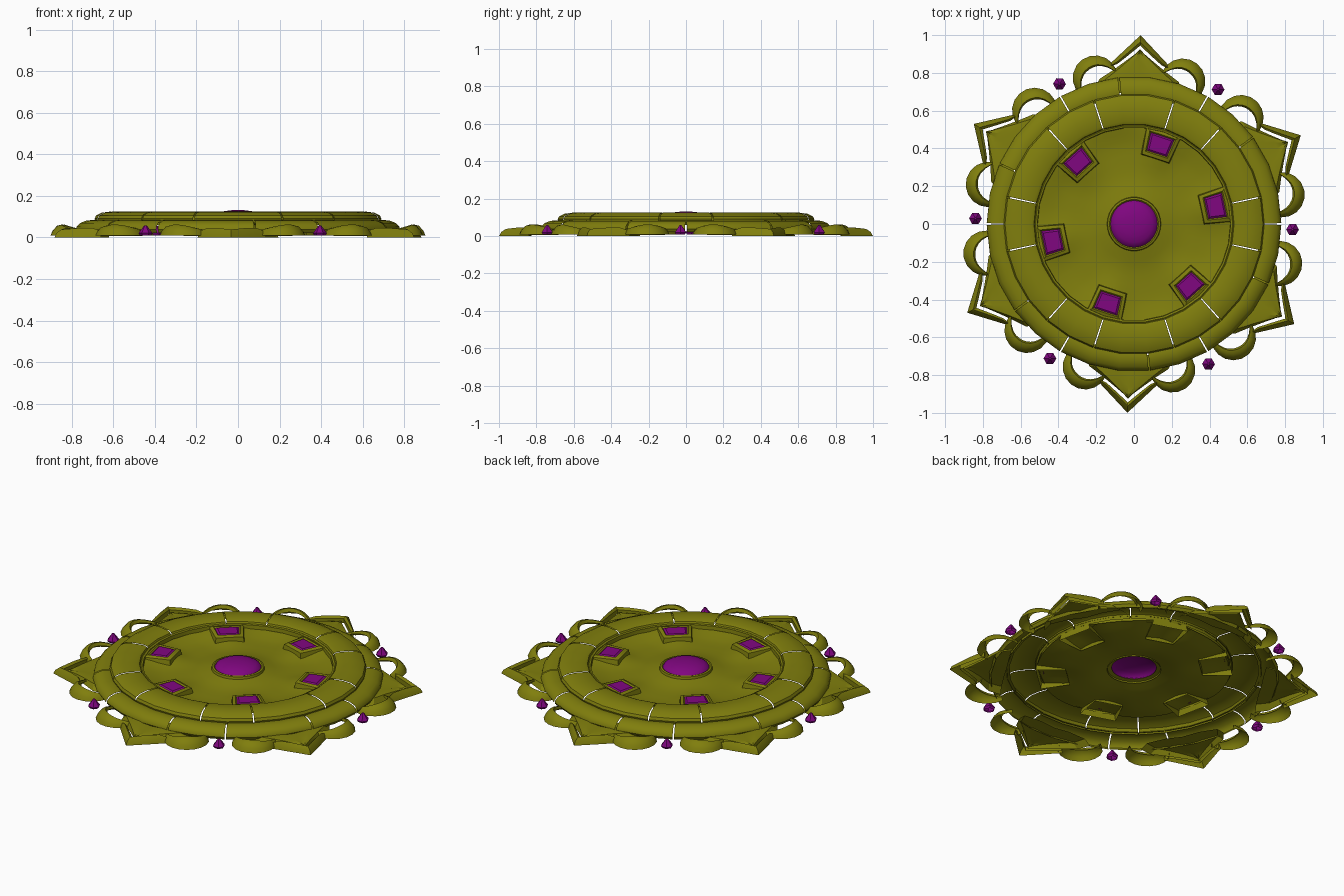
import bpy
from math import sin, cos, radians, pi, exp

if "Cube" in bpy.data.objects:
    bpy.data.objects.remove(bpy.data.objects["Cube"])


def material(name, color):
    m = bpy.data.materials.new(name)
    m.diffuse_color = color
    m.use_nodes = True
    m.node_tree.nodes["Principled BSDF"].inputs["Base Color"].default_value = m.diffuse_color
    return m


OLIVE = material("olive", (0.216, 0.21, 0.004, 1))
PURPLE = material("purple", (0.216, 0.002, 0.216, 1))


def grid(name, rows, mat, closed=False, cap=False, smooth=35):
    """Skin equal-length rows of points; optionally close each row and cap the last one."""
    n = len(rows[0])
    verts = [p for row in rows for p in row]
    faces = []
    for i in range(len(rows) - 1):
        for j in range(n if closed else n - 1):
            k = (j + 1) % n
            faces.append((i * n + j, i * n + k, (i + 1) * n + k, (i + 1) * n + j))
    if cap:
        faces.append(tuple((len(rows) - 1) * n + j for j in range(n)))
    me = bpy.data.meshes.new(name)
    me.from_pydata(verts, [], faces)
    me.validate()
    me.materials.append(mat)
    ob = bpy.data.objects.new(name, me)
    bpy.context.collection.objects.link(ob)
    bpy.ops.object.select_all(action='DESELECT')
    ob.select_set(True)
    bpy.context.view_layer.objects.active = ob
    bpy.ops.object.mode_set(mode='EDIT')
    bpy.ops.mesh.select_all(action='SELECT')
    bpy.ops.mesh.remove_doubles(threshold=0.0005)
    bpy.ops.mesh.normals_make_consistent(inside=False)
    bpy.ops.object.mode_set(mode='OBJECT')
    # open shells face upward
    if sum(f.normal.z * f.area for f in me.polygons) < 0:
        me.flip_normals()
    bpy.ops.object.shade_smooth_by_angle(angle=radians(smooth))
    return ob


def six(ob, start):
    """Place the part six times round the centre."""
    ob.rotation_euler.z = radians(start)
    for k in range(1, 6):
        c = ob.copy()
        c.name = f"{ob.name}_{k + 1}"
        c.rotation_euler.z = radians(start + 60 * k)
        bpy.context.collection.objects.link(c)


def sweep(name, profile, a0, a1, steps, mat, **kw):
    """Turn an (r, z) profile from angle a0 to a1 in degrees."""
    full = a1 - a0 == 360
    angs = [radians(a0 + (a1 - a0) * i / steps) for i in range(steps + (not full))]
    rows = [[(r * cos(a), r * sin(a), z) for a in angs] for r, z in profile]
    return grid(name, rows, mat, closed=full, **kw)


# Stone rings: long and short blocks with thin gaps
G = 0.3
upper = [(0.52, 0.095), (0.53, 0.117), (0.545, 0.124), (0.61, 0.125),
         (0.655, 0.119), (0.683, 0.105), (0.69, 0.09), (0.685, 0.07)]
lower = [(0.67, 0.075), (0.695, 0.084), (0.73, 0.081), (0.76, 0.069),
         (0.777, 0.052), (0.78, 0.038), (0.77, 0.022)]
six(sweep("upper_ring_short_block", upper, -12 + G, 12 - G, 2, OLIVE), 0)
six(sweep("upper_ring_long_block", upper, 12 + G, 48 - G, 3, OLIVE), 0)
six(sweep("lower_ring_long_block", lower, 0 + G, 36 - G, 3, OLIVE), 0)
six(sweep("lower_ring_short_block", lower, 36 + G, 60 - G, 2, OLIVE), 0)

# Inner trim
sweep("inner_trim", [(0.51, 0.085), (0.512, 0.107), (0.522, 0.11), (0.532, 0.105)],
      0, 360, 30, OLIVE)


# Rippled dish floor, rising toward the rim, the six settings and the centre
def floor_z(r, a):
    lobe = (0.5 + 0.5 * cos(6 * (a - radians(12)))) ** 2
    return (0.062 + 0.03 * exp(-((r - 0.1) / 0.1) ** 2)
            + 0.028 * lobe * exp(-((r - 0.44) / 0.12) ** 2)
            + 0.02 * max(0, (r - 0.42) / 0.1))


rows = []
for i in range(11):
    r = 0.12 + 0.4 * i / 10
    rows.append([(r * cos(a), r * sin(a), floor_z(r, a))
                 for a in (2 * pi * j / 60 for j in range(60))])
grid("dish_floor", rows, OLIVE, closed=True)

# Centre gem and its bezel
sweep("centre_bezel", [(0.145, 0.078), (0.14, 0.1), (0.13, 0.103), (0.122, 0.095)],
      0, 360, 30, OLIVE)
sweep("centre_gem", [(0.127 * cos(t), 0.092 + 0.04 * sin(t))
                     for t in (radians(d) for d in (0, 20, 40, 60, 78))],
      0, 360, 24, PURPLE, cap=True, smooth=60)


# Six square settings with gems
def frame_ring(hr, ht, z):
    pts = ((-1, -1), (1, -1), (1, 1), (-1, 1))
    return [(0.44 + u * hr, v * ht * (1 + 1.6 * u * hr), z) for u, v in pts]


six(grid("setting_frame", [frame_ring(0.08, 0.092, 0.06), frame_ring(0.074, 0.084, 0.1),
                           frame_ring(0.055, 0.067, 0.108), frame_ring(0.048, 0.06, 0.1)],
         OLIVE, closed=True), 12)
six(grid("setting_gem", [frame_ring(0.051, 0.062, 0.098), frame_ring(0.04, 0.05, 0.107)],
         PURPLE, closed=True, cap=True), 12)

# Pointed petals: raised rims and a valley in the middle
rows = []
for x, w, z in ((0.69, 0.24, 0.045), (0.76, 0.21, 0.045), (0.81, 0.14, 0.042),
                (0.86, 0.075, 0.037), (0.90, 0.025, 0.03), (0.925, 0.0, 0.024)):
    rows.append([(x, s * w, h) for s, h in
                 ((-1, 0.006), (-0.85, z * 0.8), (-0.4, z * 0.9), (0, z * 0.7),
                  (0.4, z * 0.9), (0.85, z * 0.8), (1, 0.006))])
six(grid("petal", rows, OLIVE, smooth=25), 28)

# Chevron trims outside the petals: tapering arms meeting at a point
rows = []
for x, y, w, z in ((0.835, -0.165, 0.006, 0.03), (0.875, -0.125, 0.03, 0.045),
                   (0.93, -0.07, 0.042, 0.045), (1.0, 0, 0.055, 0.038),
                   (0.93, 0.07, 0.042, 0.045), (0.875, 0.125, 0.03, 0.045),
                   (0.835, 0.165, 0.006, 0.03)):
    rows.append([(x, y, 0.0), (x - w * 0.2, y * 0.98, z * 0.55),
                 (x - w * 0.65, y * 0.95, z), (x - w, y * 0.93, z * 0.75),
                 (x - w, y * 0.93, 0.004)])
six(grid("chevron_trim", rows, OLIVE, smooth=25), 28)

# Curled leaves either side of each bead
for side, label in ((1, "left"), (-1, "right")):
    rows = []
    for i in range(11):
        f = i / 10
        t = radians(-112 + 210 * f)
        w = 0.012 + 0.052 * sin(pi * f) ** 0.7
        crest = 0.035 + 0.027 * sin(pi * f)
        row = []
        for q, h in ((0, 0.008), (0.15, 0.5 * crest), (0.5, 0.9 * crest),
                     (0.85, crest), (1, 0.7 * crest)):
            r = 0.12 - q * w
            row.append((0.778 + r * cos(t), side * (0.182 + r * sin(t)), h))
        rows.append(row)
    six(grid(f"curled_leaf_{label}", rows, OLIVE, smooth=40), -2)

# Small pointed beads
six(grid("bead", [[(0.84 + r * cos(a), r * sin(a), z) for a in (pi * j / 3 for j in range(6))]
                  for r, z in ((0.026, 0.008), (0.034, 0.02), (0.022, 0.036), (0.006, 0.058))],
         PURPLE, closed=True, cap=True, smooth=20), -2)
